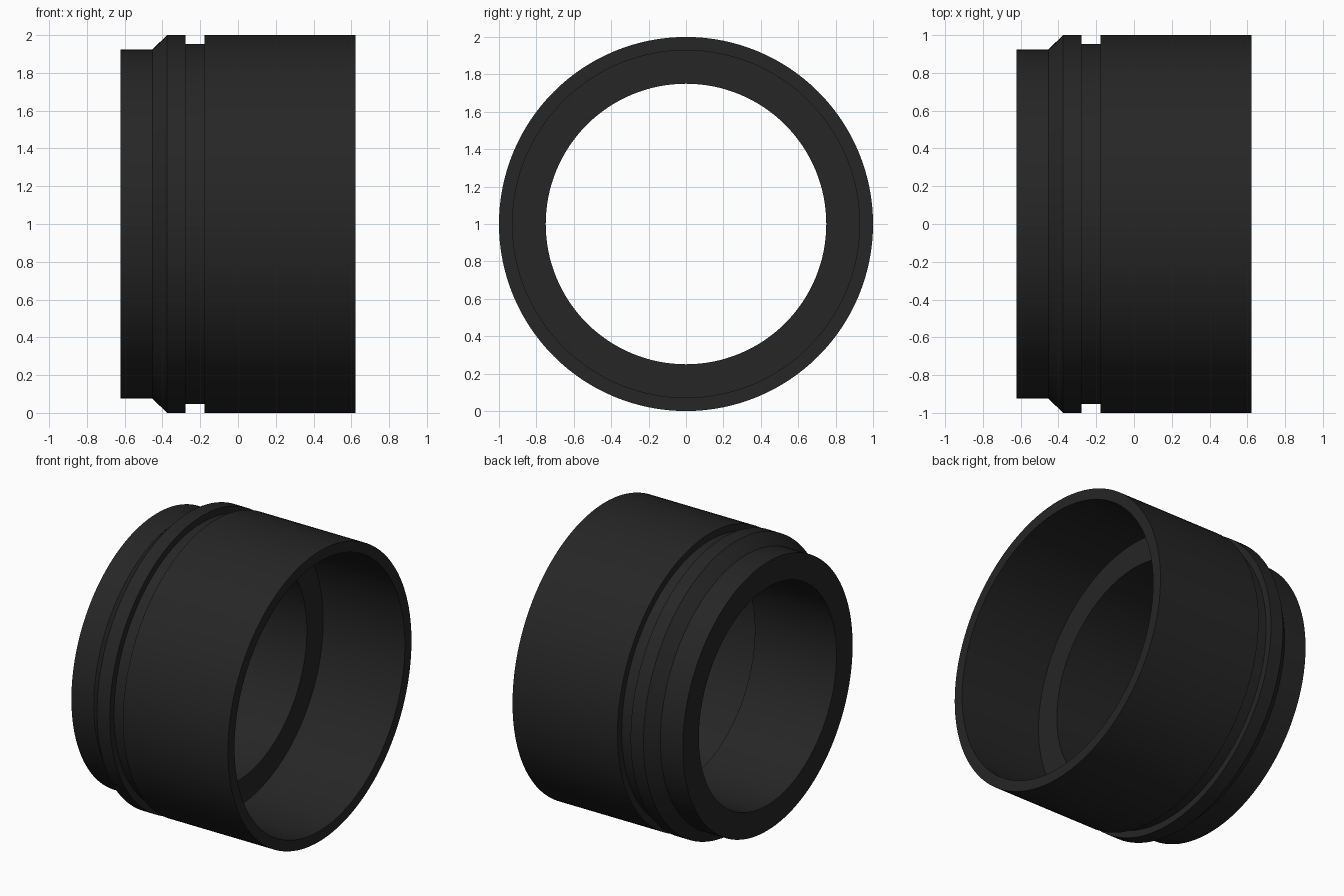
import bpy, bmesh, math
from mathutils import Vector, Matrix

if "Cube" in bpy.data.objects:
    bpy.data.objects.remove(bpy.data.objects["Cube"])

SEGMENTS = 128
CENTRE = Vector((0, 0, 1))

black = bpy.data.materials.new("matte black")
black.diffuse_color = (0.019, 0.019, 0.019, 1)
black.use_nodes = True
black.node_tree.nodes["Principled BSDF"].inputs["Base Color"].default_value = black.diffuse_color

# Closed wall section as (position along x, radius)
profile = [
    (-0.623, 0.75), (-0.623, 0.925),                  # thick end face
    (-0.452, 0.925), (-0.376, 1.0),                   # neck and chamfer
    (-0.278, 1.0), (-0.278, 0.953),                   # collar and groove
    (-0.177, 0.953), (-0.177, 1.0),
    (0.623, 1.0), (0.623, 0.928),                     # main sleeve and thin rim
    (0.0, 0.928), (0.0, 0.75),                        # wide bore and inner shoulder
]

# Sweep the section around the x axis
bm = bmesh.new()
rings = []
for i in range(SEGMENTS):
    turn = Matrix.Rotation(2 * math.pi * i / SEGMENTS, 3, 'X')
    rings.append([bm.verts.new(CENTRE + turn @ Vector((x, 0, r))) for x, r in profile])
n = len(profile)
for i, ring in enumerate(rings):
    nxt = rings[(i + 1) % SEGMENTS]
    for j in range(n):
        k = (j + 1) % n
        bm.faces.new((ring[j], ring[k], nxt[k], nxt[j]))
bmesh.ops.recalc_face_normals(bm, faces=bm.faces)

mesh = bpy.data.meshes.new("adapter_sleeve")
bm.to_mesh(mesh)
bm.free()
mesh.materials.append(black)
sleeve = bpy.data.objects.new("adapter_sleeve", mesh)
bpy.context.collection.objects.link(sleeve)

# Smooth round walls, crisp machined edges
bpy.context.view_layer.objects.active = sleeve
sleeve.select_set(True)
bpy.ops.object.shade_smooth_by_angle(angle=math.radians(30))
